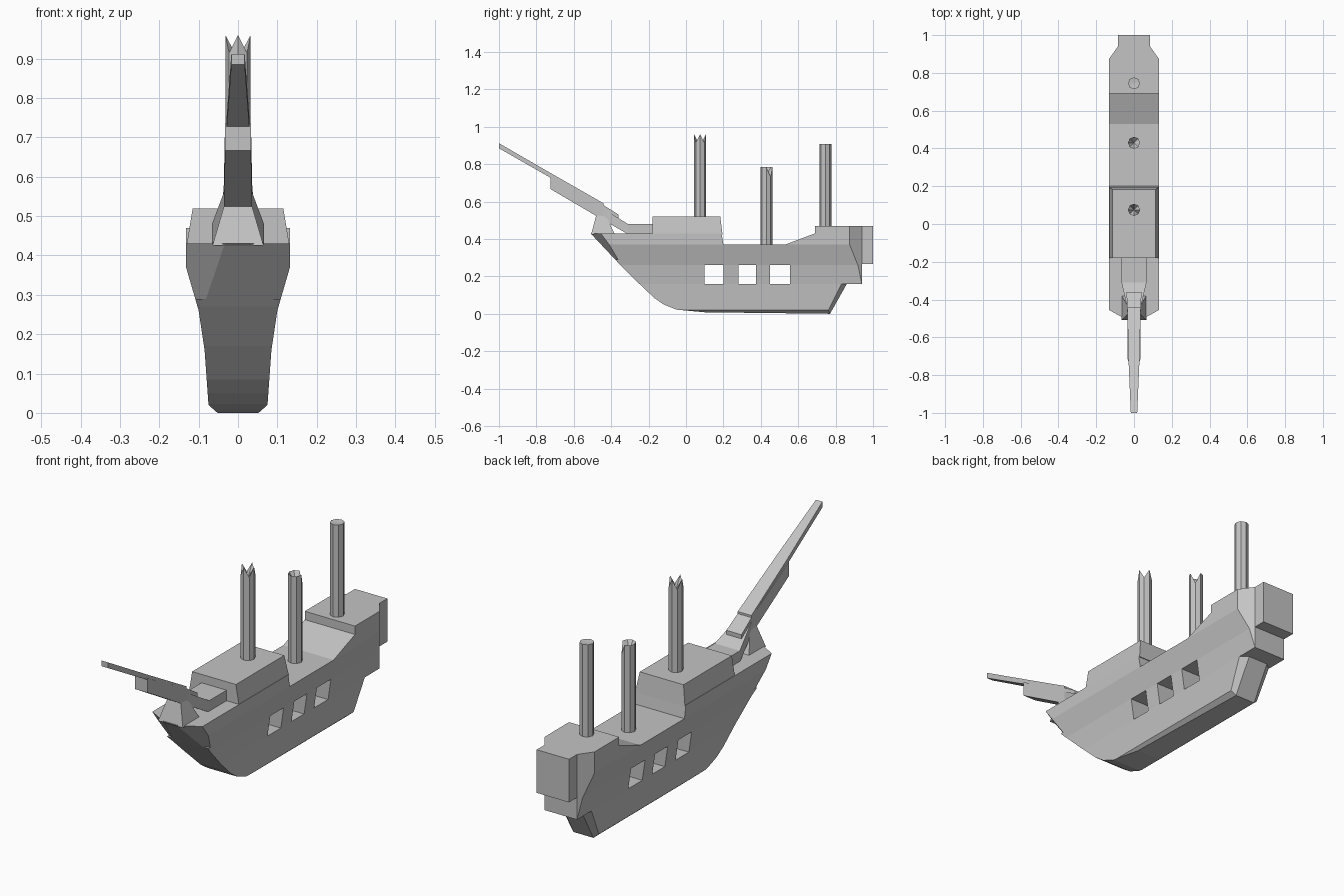
import bpy, bmesh, math
from mathutils import Vector

if "Cube" in bpy.data.objects:
    bpy.data.objects.remove(bpy.data.objects["Cube"])

grey = bpy.data.materials.new("weathered_grey")
grey.use_nodes = True
colour = (0.55, 0.55, 0.55, 1)
grey.diffuse_color = colour
grey.node_tree.nodes["Principled BSDF"].inputs["Base Color"].default_value = colour


def finish(name, bm):
    bmesh.ops.recalc_face_normals(bm, faces=bm.faces)
    mesh = bpy.data.meshes.new(name)
    bm.to_mesh(mesh)
    bm.free()
    mesh.materials.append(grey)
    obj = bpy.data.objects.new(name, mesh)
    bpy.context.collection.objects.link(obj)
    return obj


def prism(name, points, move):
    """Polygon of 3D points extruded along a vector."""
    bm = bmesh.new()
    face = bm.faces.new([bm.verts.new(p) for p in points])
    ext = bmesh.ops.extrude_face_region(bm, geom=[face])
    verts = [v for v in ext["geom"] if isinstance(v, bmesh.types.BMVert)]
    bmesh.ops.translate(bm, vec=Vector(move), verts=verts)
    return finish(name, bm)


def loft(name, rings):
    """Skin between matching rings and cap both ends."""
    bm = bmesh.new()
    loops = [[bm.verts.new(p) for p in ring] for ring in rings]
    n = len(loops[0])
    for a, b in zip(loops, loops[1:]):
        for i in range(n):
            j = (i + 1) % n
            bm.faces.new((a[i], a[j], b[j], b[i]))
    bm.faces.new(loops[0])
    bm.faces.new(loops[-1])
    return finish(name, bm)


def rect_y(y, w, low, high, w_top=None):
    t = w if w_top is None else w_top
    return [(-w, y, low), (w, y, low), (t, y, high), (-t, y, high)]


def carve(target, cutter, operation):
    mod = target.modifiers.new("carve", "BOOLEAN")
    mod.operation, mod.solver, mod.object = operation, "EXACT", cutter
    bpy.context.view_layer.objects.active = target
    bpy.ops.object.modifier_apply(modifier=mod.name)
    bpy.data.objects.remove(cutter)


# Hull: side profile trimmed by the cross-section and the deck plan
side = [(-.51, .43), (-.36, .27), (-.26, .17), (-.17, .085), (-.12, .05), (-.05, .022),
        (.1, .008), (.77, 0), (.86, .16), (.94, .16), (.94, .265), (1, .265),
        (1, .47), (.69, .47), (.69, .43), (.53, .37), (.2, .37), (.19, .43)]
hull = prism("hull", [(-.3, y, z) for y, z in side], (.6, 0, 0))

half = [(.05, -.01), (.052, 0), (.075, .02), (.085, .16), (.1, .26), (.132, .37), (.132, .6)]
section = half + [(-x, z) for x, z in reversed(half)]
carve(hull, prism("section_cutter", [(x, -1.2, z) for x, z in section], (0, 2.4, 0)), "INTERSECT")

plan = [(.2, -1), (.2, .78), (.085, .94), (.085, 1.2)]
plan += [(-x, y) for x, y in reversed(plan)]
carve(hull, prism("plan_cutter", [(x, y, -.2) for x, y in plan], (0, 0, 1)), "INTERSECT")

# Bevelled corners of the bow and of the lower stern
for s in (1, -1):
    bow = [(s * .03, -.527, .45), (s * .25, -.405, .45), (s * .25, -.8, .45), (s * .03, -.8, .45)]
    carve(hull, prism("bow_cutter", bow, (0, .12, -.16)), "DIFFERENCE")
    stern = [(s * .04, .775, -.01), (s * .15, .68, -.01), (s * .15, .95, -.01), (s * .04, .95, -.01)]
    carve(hull, prism("stern_cutter", stern, (0, .095, .17)), "DIFFERENCE")

# Gun ports run straight through the hull
for y0, y1 in ((.1, .2), (.28, .375), (.45, .555)):
    port = [(-.3, y0, .16), (-.3, y1, .16), (-.3, y1, .26), (-.3, y0, .26)]
    carve(hull, prism("port_cutter", port, (.6, 0, 0)), "DIFFERENCE")

# Raised foredeck with leaning sides
loft("foredeck", [[(-.131, -.18, .425), (.131, -.18, .425), (.131, .195, .425), (-.131, .195, .425)],
                  [(-.115, -.18, .52), (.115, -.18, .52), (.115, .183, .52), (-.115, .183, .52)]])

# Bowsprit with its root block, lower brace and stem
loft("bowsprit_root", [rect_y(-.17, .066, .425, .48), rect_y(-.31, .066, .425, .48),
                       rect_y(-.44, .036, .5, .56)])
loft("bowsprit", [rect_y(-.44, .036, .53, .59), rect_y(-.72, .029, .725, .75),
                  rect_y(-1, .017, .885, .912)])
loft("bowsprit_brace", [rect_y(-.36, .04, .455, .53), rect_y(-.44, .036, .5, .58),
                        rect_y(-.725, .033, .667, .735)])
loft("stem", [[(-.065, -.507, .425), (.065, -.507, .425), (.065, -.38, .425), (-.065, -.38, .425)],
              [(-.035, -.48, .527), (.035, -.48, .527), (.035, -.43, .527), (-.035, -.43, .527)]])


# Broken masts: eight sides, hollowed tops with splintered rims
def mast(name, y, base, rim, hollow):
    bm = bmesh.new()
    ring = [(.032 * math.cos(i * math.pi / 4), y + .032 * math.sin(i * math.pi / 4)) for i in range(8)]
    low = [bm.verts.new((a, b, base)) for a, b in ring]
    top = [bm.verts.new((a, b, z)) for (a, b), z in zip(ring, rim)]
    heart = bm.verts.new((0, y, hollow))
    for i in range(8):
        j = (i + 1) % 8
        bm.faces.new((low[i], low[j], top[j], top[i]))
        bm.faces.new((top[i], top[j], heart))
    bm.faces.new(low)
    finish(name, bm)


mast("fore_mast", .075, .5, [.96, .915] * 4, .9)
mast("main_mast", .43, .35, [.785, .73] + [.785] * 6, .74)
mast("rear_mast", .745, .45, [.908] * 8, .905)
